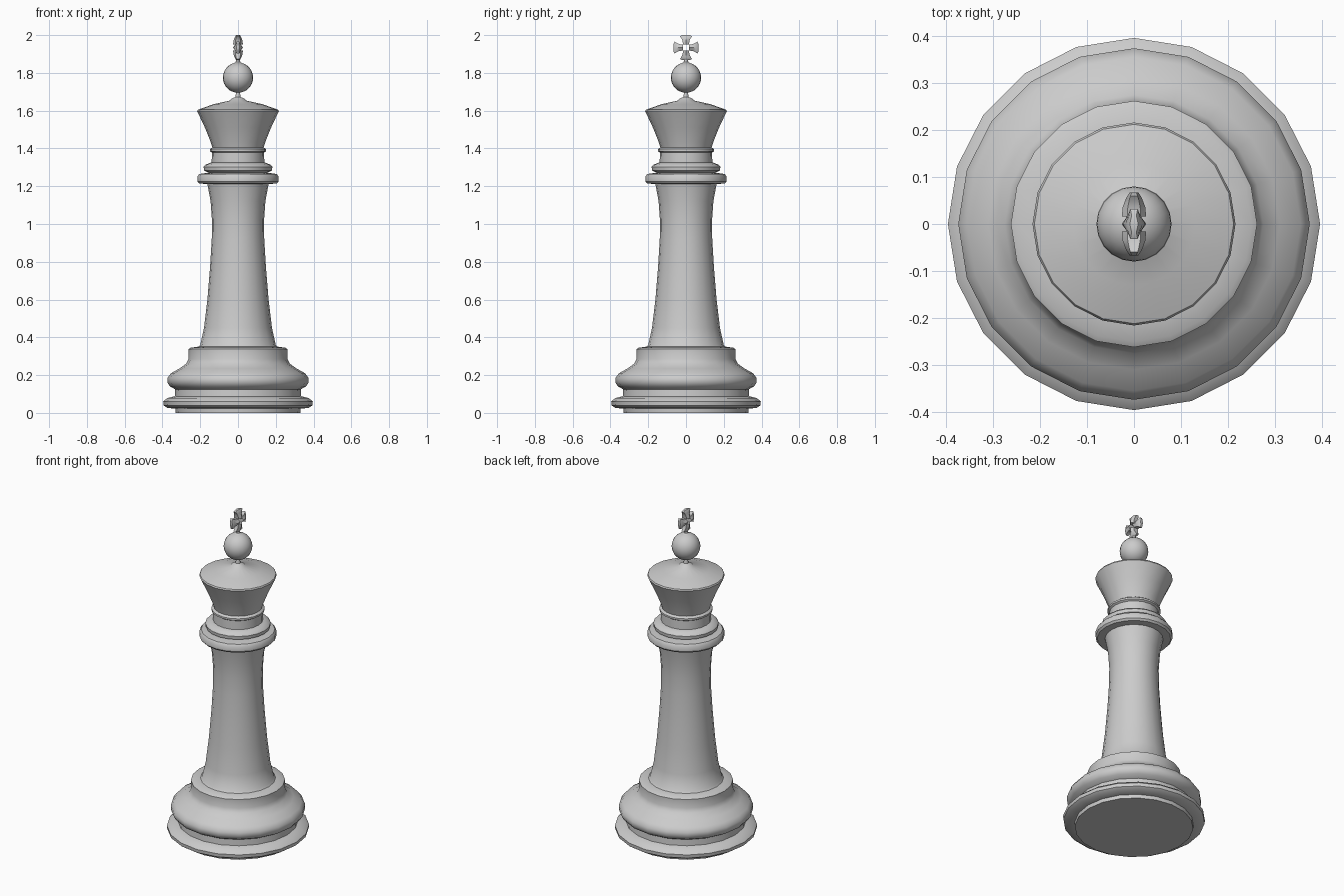
import bpy, bmesh, math
from mathutils import Vector

cube = bpy.data.objects.get("Cube")
if cube:
    bpy.data.objects.remove(cube, do_unlink=True)

GREY = (0.6, 0.6, 0.6, 1)
mat = bpy.data.materials.new("plain grey")
mat.use_nodes = True
mat.diffuse_color = GREY
mat.node_tree.nodes["Principled BSDF"].inputs["Base Color"].default_value = GREY
SIDES = 20


def finish(bm, name, angle=40):
    bmesh.ops.recalc_face_normals(bm, faces=bm.faces)
    mesh = bpy.data.meshes.new(name)
    bm.to_mesh(mesh)
    bm.free()
    mesh.materials.append(mat)
    obj = bpy.data.objects.new(name, mesh)
    bpy.context.collection.objects.link(obj)
    bpy.ops.object.select_all(action="DESELECT")
    obj.select_set(True)
    bpy.context.view_layer.objects.active = obj
    bpy.ops.object.shade_smooth_by_angle(angle=math.radians(angle))
    return obj


def lathe(name, profile):
    """Turn (radius, height) points about z and cap both ends."""
    bm = bmesh.new()
    rings = []
    for r, z in profile:
        rings.append([bm.verts.new((r * math.cos(a), r * math.sin(a), z))
                      for a in (math.tau * i / SIDES for i in range(SIDES))])
    for low, high in zip(rings, rings[1:]):
        for i in range(SIDES):
            j = (i + 1) % SIDES
            bm.faces.new((low[i], low[j], high[j], high[i]))
    bm.faces.new(rings[0])
    bm.faces.new(rings[-1])
    return finish(bm, name)


# Stepped foot
lathe("base", [(.33, 0), (.332, .022), (.375, .027), (.394, .04), (.396, .06),
               (.376, .078), (.335, .088), (.333, .125), (.36, .14), (.374, .16),
               (.374, .185), (.355, .21), (.31, .235), (.275, .26), (.262, .285),
               (.262, .338), (.25, .345), (.2, .352)])

# Waisted shaft
lathe("column", [(.215, .345), (.2, .36), (.18, .45), (.162, .6), (.148, .77),
                 (.139, .92), (.138, 1.02), (.145, 1.12), (.16, 1.2), (.165, 1.225)])

# Rings beneath the head
lathe("lower_collar", [(.16, 1.212), (.205, 1.214), (.215, 1.225), (.215, 1.252),
                       (.205, 1.265), (.15, 1.272)])
lathe("upper_collar", [(.14, 1.265), (.165, 1.276), (.18, 1.283), (.182, 1.303),
                       (.172, 1.314), (.145, 1.325)])
lathe("neck", [(.14, 1.31), (.138, 1.378), (.149, 1.385), (.149, 1.396),
               (.137, 1.405), (.13, 1.41)])

# Flared head with shallow domed top and a thin stem
lathe("head", [(.134, 1.4), (.145, 1.435), (.175, 1.51), (.216, 1.597), (.212, 1.605),
               (.13, 1.634), (.045, 1.653), (.034, 1.664), (.014, 1.672), (.01, 1.7)])

# Ball finial
bm = bmesh.new()
bmesh.ops.create_uvsphere(bm, u_segments=SIDES, v_segments=16, radius=.08)
bmesh.ops.translate(bm, vec=(0, 0, 1.775), verts=bm.verts)
finish(bm, "ball")
lathe("cross_stem", [(.026, 1.848), (.012, 1.858), (.01, 1.882)])

# Open-centred cross: four flared arms, thinning outwards
CENTRE = 1.934
bm = bmesh.new()
for k in range(4):
    a = k * math.pi / 2
    out, side = Vector((0, math.cos(a), math.sin(a))), Vector((0, -math.sin(a), math.cos(a)))
    rings = []
    for r, w, t in [(.016, .016, .026), (.036, .018, .024), (.052, .026, .018),
                    (.06, .032, .014), (.067, .018, .009)]:
        mid = out * r + Vector((0, 0, CENTRE))
        rings.append([bm.verts.new(mid + side * s * w + Vector((x * t, 0, 0)))
                      for s, x in [(-1, -.55), (0, -1), (1, -.55), (1, .55), (0, 1), (-1, .55)]])
    for low, high in zip(rings, rings[1:]):
        for i in range(6):
            j = (i + 1) % 6
            bm.faces.new((low[i], low[j], high[j], high[i]))
    bm.faces.new(rings[0])
    bm.faces.new(rings[-1])
finish(bm, "cross")
